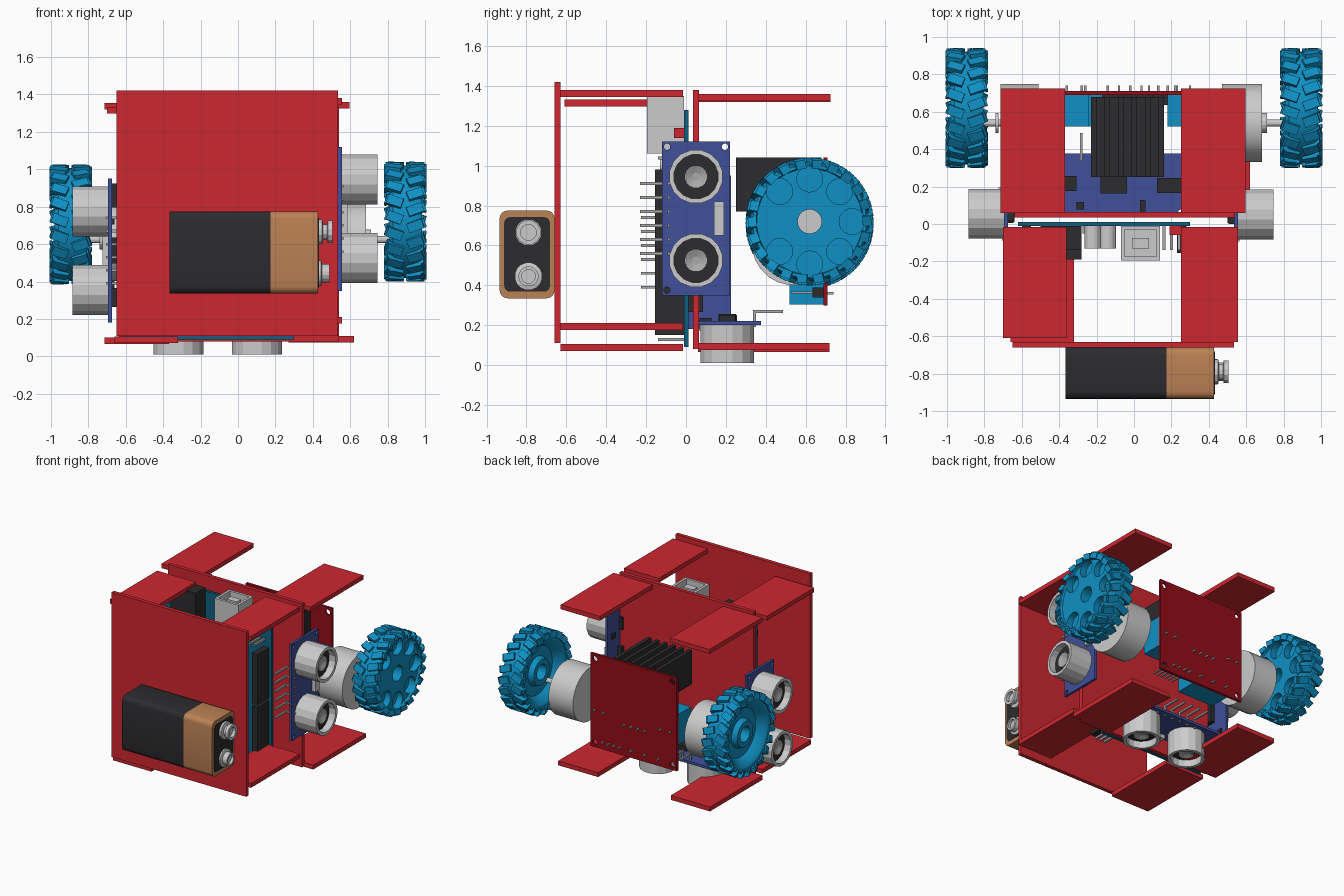
import bpy, bmesh, math
from mathutils import Matrix, Vector

if "Cube" in bpy.data.objects:
    bpy.data.objects.remove(bpy.data.objects["Cube"])

COL = {"red": (.62, .02, .03), "dark_red": (.3, .004, .01), "blue": (.005, .28, .55), "navy": (.05, .08, .32),
       "teal": (.005, .12, .22), "black": (.025, .025, .028), "copper": (.5, .22, .09), "steel": (.4, .4, .4)}
MATS = {}
for k, c in COL.items():
    MATS[k] = bpy.data.materials.new(k)
    MATS[k].diffuse_color = (*c, 1)
I = Matrix.Identity(4)


def finish(name, bm, mat, M=I, smooth=False):
    bm.transform(M)
    bmesh.ops.recalc_face_normals(bm, faces=bm.faces)
    me = bpy.data.meshes.new(name)
    bm.to_mesh(me)
    bm.free()
    ob = bpy.data.objects.new(name, me)
    bpy.context.collection.objects.link(ob)
    if mat:
        me.materials.append(MATS[mat])
    if smooth:
        bpy.ops.object.select_all(action='DESELECT')
        ob.select_set(True)
        bpy.context.view_layer.objects.active = ob
        bpy.ops.object.shade_smooth_by_angle(angle=math.radians(30))
    return ob


def add_box(bm, x0, x1, y0, y1, z0, z1, M=I):
    T = Matrix.Translation(((x0+x1)/2, (y0+y1)/2, (z0+z1)/2)) @ Matrix.Diagonal((x1-x0, y1-y0, z1-z0, 1))
    bmesh.ops.create_cube(bm, size=1, matrix=M @ T)


def boxes(name, mat, *dims, M=I):
    bm = bmesh.new()
    for d in dims:
        add_box(bm, *d)
    return finish(name, bm, mat, M)


def lathe(name, mat, prof, M, n=16, closed=False, smooth=False):
    """Revolve (radius, height) points about local z; open profiles are capped."""
    bm = bmesh.new()
    rings = [[bm.verts.new((r*math.cos(2*math.pi*(i+.5)/n), r*math.sin(2*math.pi*(i+.5)/n), h))
              for i in range(n)] for r, h in prof]
    pairs = list(zip(rings, rings[1:])) + ([(rings[-1], rings[0])] if closed else [])
    for a, b in pairs:
        for i in range(n):
            j = (i+1) % n
            bm.faces.new((a[i], a[j], b[j], b[i]))
    if not closed:
        bm.faces.new(rings[0])
        bm.faces.new(rings[-1])
    return finish(name, bm, mat, M, smooth)


def cut_holes(ob, points, r, depth, M=I):
    """Cut round holes along local z at the given local points."""
    bm = bmesh.new()
    for p in points:
        bmesh.ops.create_cone(bm, cap_ends=True, segments=20, radius1=r, radius2=r, depth=depth,
                              matrix=Matrix.Translation(p))
    c = finish(ob.name + "_hole_cutter", bm, None, M)
    c.hide_render = True
    c.hide_set(True)
    m = ob.modifiers.new("holes", 'BOOLEAN')
    m.object, m.solver = c, 'EXACT'


def frame(u, v, w, loc):
    return Matrix.Translation(loc) @ Matrix((u, v, w)).transposed().to_4x4()


def along_x(x, y, z):
    return frame((0, 1, 0), (0, 0, 1), (1, 0, 0), (x, y, z))


# Chassis plates and the tabs that stick out of them
boxes("front_plate", "red", (-.65, .535, -.66, -.63, .11, 1.42))
boxes("middle_plate", "red", (-.64, .54, .035, .065, .08, 1.38))
for name, d in {"front_top_left": (-.70, -.36, -.61, -.015, 1.297, 1.332),
                "front_top_right": (.25, .555, -.63, -.015, 1.345, 1.38),
                "rear_top_left": (-.715, -.37, .06, .725, 1.32, 1.355),
                "rear_top_right": (.25, .595, .06, .725, 1.325, 1.36),
                "front_bottom_left": (-.66, -.32, -.63, -.015, .07, .105),
                "front_bottom_right": (.25, .555, -.63, -.015, .175, .21),
                "rear_bottom_left": (-.715, -.37, .06, .72, .065, .10),
                "rear_bottom_right": (.27, .62, .06, .72, .075, .11)}.items():
    boxes(name + "_tab", "red", d)


# Battery: two rounded sleeves, dark end and snap terminals
def rounded_block(name, mat, x0, x1, hy, hz, r):
    bm = bmesh.new()
    vs = []
    for q, (sy, sz) in enumerate(((1, 1), (-1, 1), (-1, -1), (1, -1))):
        for k in range(5):
            a = math.pi/2*(q + k/4)
            vs.append(bm.verts.new((x0, -.797+sy*(hy-r)+r*math.cos(a), .555+sz*(hz-r)+r*math.sin(a))))
    f = bm.faces.new(vs)
    ex = bmesh.ops.extrude_face_region(bm, geom=[f])
    bmesh.ops.translate(bm, vec=(x1-x0, 0, 0), verts=[v for v in ex["geom"] if isinstance(v, bmesh.types.BMVert)])
    finish(name, bm, mat, smooth=True)


rounded_block("battery_body", "black", -.365, .175, .138, .22, .04)
rounded_block("battery_cap", "copper", .175, .428, .138, .22, .04)
rounded_block("battery_end", "black", .42, .433, .115, .187, .03)
lathe("battery_post_upper", None, [(.068, .43), (.068, .45), (.042, .455), (.042, .475), (.062, .48), (.062, .505), (.04, .505), (.04, .48)],
      along_x(0, -.79, .665), 12)
lathe("battery_post_lower", None, [(.07, .43), (.07, .445), (.05, .45), (.05, .49), (.035, .49), (.035, .47)],
      along_x(0, -.79, .445), 16)

# Wheels, with drilled outer disc, dished inner side and staggered tread blocks
WHEEL = [(.06, -.06), (.10, -.06), (.115, -.02), (.19, -.02), (.225, -.07), (.25, -.085), (.28, -.085), (.298, -.065),
         (.302, 0), (.298, .065), (.285, .09), (.27, .09), (.265, .075), (.06, .075)]
for side, x, z in (("left", -.895, .705), ("right", .895, .72)):
    M = along_x(x, .62, z)
    w = lathe(side + "_wheel", "blue", WHEEL, M, 48, closed=True, smooth=True)
    cut_holes(w, [(.213*math.cos(k*math.pi/4), .213*math.sin(k*math.pi/4), .07) for k in range(8)], .065, .09, M)
    bm = bmesh.new()
    N = 22
    for i in range(N):
        for s in (-1, 1):
            R = Matrix.Rotation(2*math.pi*(i + .25*s)/N, 4, 'Z') @ Matrix.Translation((.285, 0, s*.055))
            R = R @ Matrix.Rotation(s*.35, 4, 'X')
            add_box(bm, 0, .034, -.026, .026, -.045, .04, R)
            add_box(bm, -.02, .024, -.026, .026, s*.047-.006, s*.047+.006, R)
    finish(side + "_tyre_tread", bm, "blue", M)

# Geared motors and shafts
for side, s, x0, x1 in (("left", -1, -.715, -.51), ("right", 1, .47, .685)):
    lathe(side + "_motor", None, [(.21, x0), (.21, x1)], along_x(0, .54, .61), 24, smooth=True)
    out = x0 if s < 0 else x1
    lathe(side + "_motor_collar", None, [(.055, out-.01), (.055, out+s*.025)], along_x(0, .54, .625), 16)
    lathe(side + "_axle", None, [(.02, out), (.02, s*.85)], along_x(0, .54, .625), 12)


# Ultrasonic sensors: length on u, width on v, facing w
def sensor(name, M):
    pcb = boxes(name + "_sensor_board", "navy", (-.385, .385, -.17, .17, 0, .02), M=M)
    cut_holes(pcb, [(-.36, -.145, 0), (.36, .145, 0), (-.36, .145, 0), (.36, -.145, 0)], .016, .1, M)
    for k, u in enumerate((-.21, .21)):
        T = M @ Matrix.Translation((u, 0, 0))
        lathe(f"{name}_sensor_tube_{k}", None, [(.136, .02), (.136, .21), (.112, .21), (.112, .15)], T)
        lathe(f"{name}_sensor_mesh_{k}", "black", [(.112, .14), (.112, .155), (.06, .155)], T)
        lathe(f"{name}_sensor_cone_{k}", "steel", [(.058, .15), (.058, .175), (.02, .16)], T)
    boxes(name + "_sensor_crystal", None, (-.085, .085, .09, .14, .02, .05), M=M)
    boxes(name + "_sensor_chips", "black", (-.07, .07, -.045, .045, -.035, 0), (.23, .36, -.04, .04, -.03, 0),
          (-.3, -.2, -.05, .03, -.03, 0), (.14, .17, .08, .14, -.015, 0), (-.2, -.16, .09, .13, -.015, 0), M=M)
    pins = []
    for i in range(6):
        u = -.175 + i*.07
        pins += [(u-.007, u+.007, -.28, -.13, -.055, -.041), (u-.007, u+.007, -.144, -.13, -.055, .03)]
    boxes(name + "_sensor_pins", "steel", *pins, M=M)


sensor("right", frame((0, 0, -1), (0, 1, 0), (1, 0, 0), (.535, .05, .735)))
sensor("left", frame((0, 0, 1), (0, 1, 0), (-1, 0, 0), (-.675, .055, .565)))
sensor("bottom", frame((1, 0, 0), (0, -1, 0), (0, 0, -1), (-.108, .207, .22)))

# Controller board with sockets, headers and chips
boxes("controller_board", "teal", (-.62, .30, -.01, .012, .09, 1.28))
boxes("usb_socket", None, (-.07, -.05, -.195, -.01, 1.06, 1.35), (.12, .14, -.195, -.01, 1.06, 1.35),
      (-.05, .12, -.195, -.175, 1.06, 1.35), (-.05, .12, -.03, -.01, 1.06, 1.35), (-.05, .12, -.175, -.03, 1.06, 1.27))
boxes("usb_tongue", None, (-.01, .08, -.13, -.075, 1.26, 1.335))
boxes("power_jack", "black", (-.5, -.28, -.135, -.01, 1.06, 1.31), (-.5, -.28, -.19, -.135, 1.06, 1.10))
boxes("pin_headers", "black", (.23, .28, -.155, -.01, .15, .56), (.23, .28, -.155, -.01, .58, .98),
      (-.6, -.55, -.155, -.01, .15, .46), (-.6, -.55, -.155, -.01, .5, .85))
boxes("main_chip", "black", (-.42, -.28, -.08, -.02, .17, .82))
boxes("chip_legs", "steel", *[(x-.006, x+.006, -.05, -.01, .19+i*.045, .205+i*.045) for i in range(14) for x in (-.43, -.27)])
boxes("reset_button", "red", (.19, .25, -.06, -.01, 1.14, 1.19))
boxes("icsp_pins", "steel", *[(x-.008, x+.008, -.14, -.01, z, z+.016) for x in (.16, .20, .24) for z in (.12, 1.03)])
for k, x in enumerate((-.22, -.14)):
    lathe(f"capacitor_{k}", None, [(.045, 0), (.045, .12)], frame((1, 0, 0), (0, 0, 1), (0, -1, 0), (x, -.01, 1.0)))

# Motor driver board with heat sink, terminals and solder pins
board = boxes("driver_board", "dark_red", (-.415, .345, .69, .71, .30, 1.04))
cut_holes(board, [(x, z, 0) for x in (-.375, .305) for z in (.34, 1.0)], .022, .2,
          frame((1, 0, 0), (0, 0, 1), (0, -1, 0), (0, .7, 0)))
boxes("heat_sink", "black", (-.23, .16, .25, .68, .77, .83),
      *[(-.23+i*.072, -.2+i*.072, .25, .68, .82, 1.04) for i in range(6)])
boxes("driver_chip", "black", (-.17, .1, .60, .69, .55, .78))
boxes("screw_terminals", "blue", (-.41, -.24, .52, .69, .50, .74), (.18, .34, .52, .69, .50, .74),
      (-.30, .02, .52, .69, .305, .41))
boxes("driver_header", "black", (.06, .28, .635, .69, .34, .39))
boxes("driver_header_pins", "steel", *[(.08+i*.035, .09+i*.035, .53, .69, .36, .37) for i in range(6)])
boxes("solder_tips", "steel", *[(x-.006, x+.006, .70, .74, z-.006, z+.006)
                                for z, xs in ((.36, (-.26, -.14, -.02, .08, .13, .18, .23)), (.6, (-.36, -.28, .22, .30)),
                                              (.55, (-.14, -.08, -.02, .04))) for x in xs])

for m in bpy.data.materials:
    if m.users and not m.is_grease_pencil:
        m.use_nodes = True
        m.node_tree.nodes["Principled BSDF"].inputs["Base Color"].default_value = m.diffuse_color
